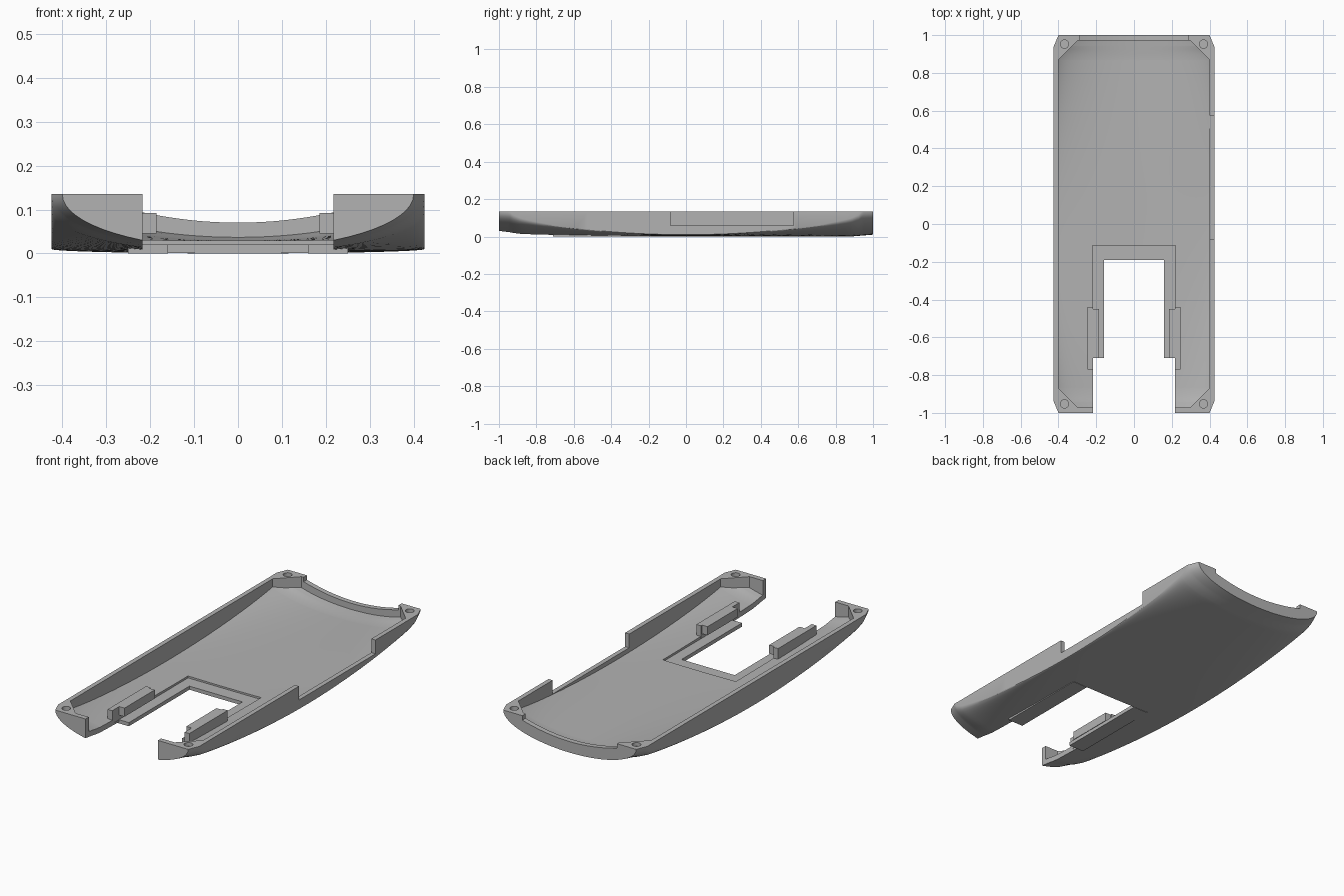
import bpy, bmesh, math

if "Cube" in bpy.data.objects:
    bpy.data.objects.remove(bpy.data.objects["Cube"], do_unlink=True)

grey = bpy.data.materials.new("plain grey")
grey.use_nodes = True
colour = (0.45, 0.45, 0.45, 1)
grey.diffuse_color = colour
grey.node_tree.nodes["Principled BSDF"].inputs["Base Color"].default_value = colour

TOP = 0.135


def finish(name, bm):
    bmesh.ops.recalc_face_normals(bm, faces=bm.faces)
    mesh = bpy.data.meshes.new(name)
    bm.to_mesh(mesh)
    bm.free()
    mesh.materials.append(grey)
    ob = bpy.data.objects.new(name, mesh)
    bpy.context.collection.objects.link(ob)
    return ob


def box(name, x, y, z):
    bm = bmesh.new()
    bmesh.ops.create_cube(bm, size=1)
    for v in bm.verts:
        for i, (a, b) in enumerate((x, y, z)):
            v.co[i] = (a + b) / 2 + v.co[i] * (b - a)
    return finish(name, bm)


def outer_half(y):
    return 0.425 - 0.025 * max(0, (abs(y) - 0.94) / 0.06)


def cavity_half(y):
    return 0.4 - max(0, abs(y) - 0.87)


def belly(x, y):
    """Underside: nearly flat amidships, an elliptical arch at the ends."""
    t = min(1, abs(y) / 0.94)
    rise = 0.5 * t * t + 0.5 * (1 - math.sqrt(1 - t * t))
    u = min(1, abs(x) / outer_half(y))
    centre = 0.01 * max(0, (abs(y) - 0.88) / 0.12)
    return centre + (0.01 + 0.114 * rise) * (1 - math.sqrt(1 - u * u))


def floor(x, y):
    return min(TOP - 0.004, belly(x, y) + 0.029)


def arch(x, y):
    return 0.07 + 0.5 * x * x


def solid(name, length, half, bottom, top, breaks=(), y_mid=0):
    """Closed block with a shaped underside and a flat top."""
    n, m = 40, 32
    ys = {round(length * math.sin(math.pi * (i / n - 0.5)), 4) for i in range(n + 1)}
    ys |= {s * b for b in breaks for s in (-1, 1)}
    bm = bmesh.new()
    low, high = [], []
    for y in sorted(ys):
        xs = [half(y) * math.sin(math.pi * (j / m - 0.5)) for j in range(m + 1)]
        low.append([bm.verts.new((x, y + y_mid, bottom(x, y))) for x in xs])
        high.append([bm.verts.new((x, y + y_mid, top)) for x in xs])
    rows = len(low)
    for i in range(rows - 1):
        for j in range(m):
            for g in (low, high):
                bm.faces.new((g[i][j], g[i][j + 1], g[i + 1][j + 1], g[i + 1][j]))
        for j in (0, m):
            bm.faces.new((low[i][j], low[i + 1][j], high[i + 1][j], high[i][j]))
    for i in (0, rows - 1):
        for j in range(m):
            bm.faces.new((low[i][j], low[i][j + 1], high[i][j + 1], high[i][j]))
    return finish(name, bm)


# Shell body and its hollow
shell = solid("shell", 1.0, outer_half, belly, TOP, (0.94, 0.88))
cutters = [solid("cavity_cutter", 0.972, cavity_half, floor, 0.2, (0.87, 0.94))]

# Arched dip in the back wall
cutters.append(solid("back_arch_cutter", 0.06, lambda y: 0.285, arch, 0.2, y_mid=1.0))

# Front slot, stepped opening and side notch
cutters += [
    box("front_slot_cutter", (-0.218, 0.218), (-1.1, -0.71), (-0.1, 0.3)),
    box("opening_cutter", (-0.16, 0.16), (-0.8, -0.19), (-0.1, 0.3)),
    box("ledge_cutter", (-0.22, 0.22), (-0.75, -0.115), (0.02, 0.3)),
    box("side_notch_cutter", (0.395, 0.5), (-0.083, 0.575), (0.06, 0.3)),
]

# Screw holes in the four corners
for sx in (-1, 1):
    for sy in (-1, 1):
        bm = bmesh.new()
        bmesh.ops.create_cone(bm, cap_ends=True, segments=24, radius1=0.022,
                              radius2=0.022, depth=0.06)
        bmesh.ops.translate(bm, verts=bm.verts, vec=(sx * 0.368, sy * 0.952, 0.145))
        cutters.append(finish("screw_hole_cutter", bm))

bpy.context.view_layer.objects.active = shell
for cutter in cutters:
    mod = shell.modifiers.new(cutter.name, "BOOLEAN")
    mod.operation = "DIFFERENCE"
    mod.solver = "EXACT"
    mod.object = cutter
    bpy.ops.object.modifier_apply(modifier=mod.name)
for cutter in cutters:
    bpy.data.objects.remove(cutter, do_unlink=True)

# Rails with inward lips, and the rim strips under the ledges
for side, s in (("left", 1), ("right", -1)):
    def span(a, b):
        return tuple(sorted((s * a, s * b)))
    box(side + "_rail", span(0.218, 0.246), (-0.77, -0.44), (0.025, 0.092))
    box(side + "_rail_lip", span(0.186, 0.22), (-0.71, -0.45), (0.045, 0.092))
    box(side + "_opening_rim", span(0.16, 0.25), (-0.71, -0.19), (0.0, 0.02))

bpy.ops.object.select_all(action="DESELECT")
shell.select_set(True)
bpy.ops.object.shade_smooth_by_angle(angle=math.radians(25))
